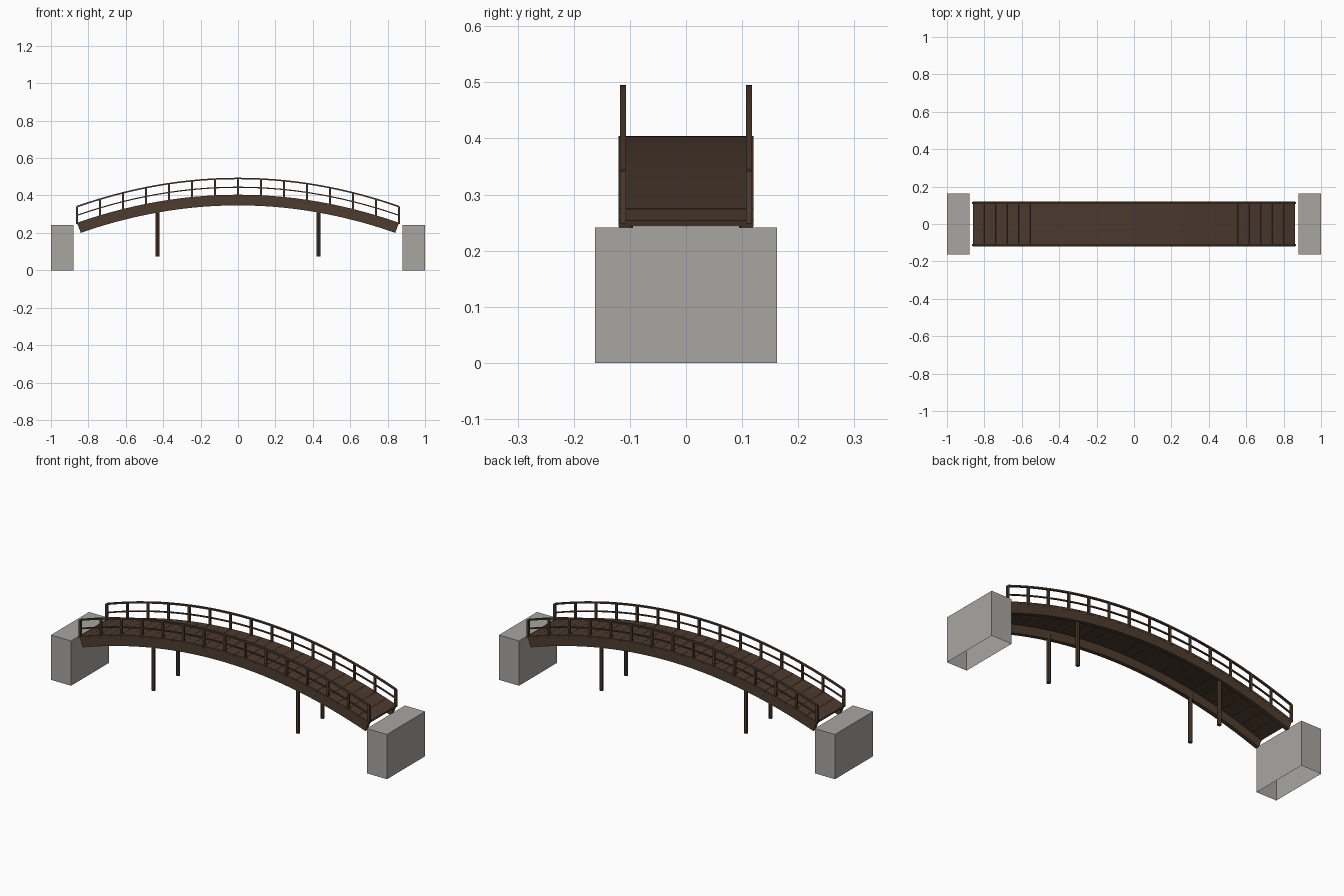
import bpy, bmesh, math
from mathutils import Vector, Matrix

cube = bpy.data.objects.get("Cube")
if cube:
    bpy.data.objects.remove(cube, do_unlink=True)

HALF = 0.86          # half the span
CROWN = 0.404        # deck height at mid-span
RISE = 0.15          # height of the arch
BAYS = 14            # railing bays
PLANKS = 28


def material(name, color):
    mat = bpy.data.materials.new(name)
    mat.use_nodes = True
    mat.diffuse_color = (*color, 1)
    bsdf = next(n for n in mat.node_tree.nodes if n.type == 'BSDF_PRINCIPLED')
    bsdf.inputs["Base Color"].default_value = (*color, 1)
    return mat


timber = material("brown timber", (0.078, 0.046, 0.029))
planking = material("dark plank wood", (0.070, 0.041, 0.027))
stone = material("grey stone", (0.39, 0.38, 0.36))


def finish(name, bm, mat):
    bmesh.ops.recalc_face_normals(bm, faces=bm.faces)
    mesh = bpy.data.meshes.new(name)
    bm.to_mesh(mesh)
    bm.free()
    mesh.materials.append(mat)
    obj = bpy.data.objects.new(name, mesh)
    bpy.context.collection.objects.link(obj)
    return obj


def add_box(bm, center, size, tilt=0):
    matrix = (Matrix.Translation(center) @ Matrix.Rotation(tilt, 4, 'Y')
              @ Matrix.Diagonal((*size, 1)))
    return bmesh.ops.create_cube(bm, size=1, matrix=matrix)["verts"]


def arch(x):
    return CROWN - RISE * (x / HALF) ** 2


def slope(x):
    return math.atan(2 * RISE * x / HALF ** 2)


def arched_bar(name, y, width, lift, top, bottom):
    """Rectangular bar following the arch, raised by lift."""
    bm = bmesh.new()
    rings = []
    for i in range(PLANKS + 1):
        x = -HALF + 2 * HALF * i / PLANKS
        a = slope(x)
        base = Vector((x, y, arch(x) + lift))
        up = Vector((math.sin(a), 0, math.cos(a)))
        side = Vector((0, width / 2, 0))
        corners = (up * top - side, up * top + side,
                   up * bottom + side, up * bottom - side)
        rings.append([bm.verts.new(base + c) for c in corners])
    for r, s in zip(rings, rings[1:]):
        for k in range(4):
            n = (k + 1) % 4
            bm.faces.new((r[k], r[n], s[n], s[k]))
    bm.faces.new(rings[0])
    bm.faces.new(rings[-1])
    finish(name, bm, timber)


# Deck planks laid along the arch
bm = bmesh.new()
step = 2 * HALF / PLANKS
for i in range(PLANKS):
    x = -HALF + step * (i + 0.5)
    a = slope(x)
    add_box(bm, (x, 0, arch(x) - 0.006),
            (step / math.cos(a) - 0.001, 0.24, 0.012), a)
finish("deck_planks", bm, planking)

for label, s in (("front", -1), ("back", 1)):
    # Side beams and handrails
    arched_bar(label + "_beam", s * 0.109, 0.021, 0, -0.011, -0.057)
    arched_bar(label + "_top_rail", s * 0.1125, 0.011, 0.09, 0.001, -0.007)
    arched_bar(label + "_middle_rail", s * 0.1125, 0.008, 0.042, 0.001, -0.005)

    # Railing posts
    bm = bmesh.new()
    for i in range(BAYS + 1):
        x = -HALF + 2 * HALF * i / BAYS
        add_box(bm, (x, s * 0.1125, arch(x) + 0.0405), (0.011, 0.011, 0.093))
    finish(label + "_posts", bm, timber)

    # Round support piles under the beam
    bm = bmesh.new()
    low, high = 0.075, arch(0.43) - 0.03
    for x in (-0.43, 0.43):
        bmesh.ops.create_cone(
            bm, cap_ends=True, segments=8, radius1=0.0105, radius2=0.0105,
            depth=high - low,
            matrix=Matrix.Translation((x, s * 0.105, (low + high) / 2)))
    finish(label + "_piles", bm, timber)

# Abutment blocks, open underneath
for label, s in (("right", -1), ("left", 1)):
    bm = bmesh.new()
    add_box(bm, (s * 0.94, 0, 0.12), (0.12, 0.324, 0.241))
    bmesh.ops.translate(bm, verts=bm.verts, vec=(0, 0, 0.0005))
    bm.normal_update()
    under = [f for f in bm.faces if f.normal.z < -0.9]
    bmesh.ops.delete(bm, geom=under, context='FACES_ONLY')
    finish(label + "_abutment", bm, stone)
